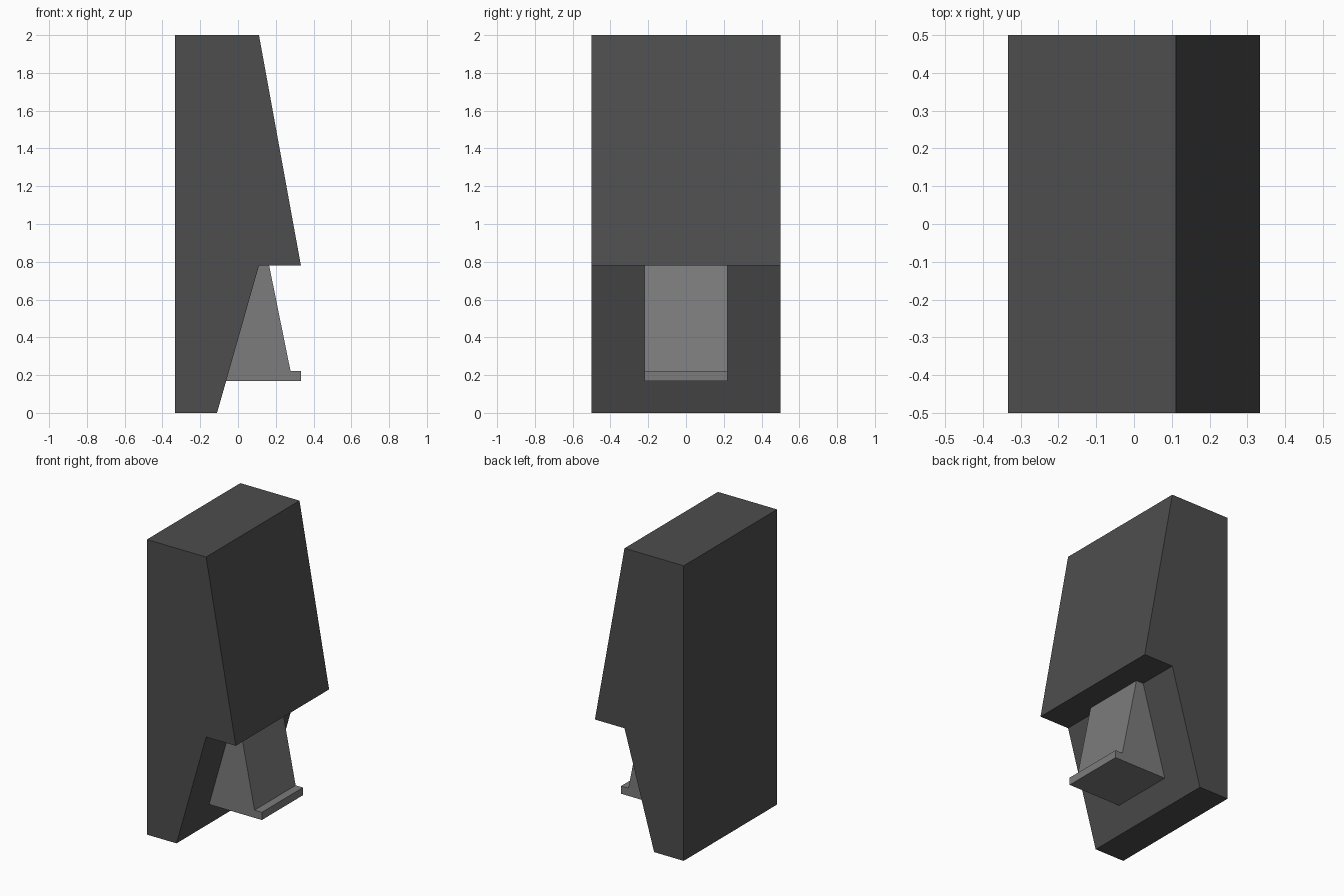
import bpy, bmesh

cube = bpy.data.objects.get("Cube")
if cube:
    bpy.data.objects.remove(cube, do_unlink=True)


def make_material(name, grey):
    mat = bpy.data.materials.new(name)
    mat.use_nodes = True
    colour = (grey, grey, grey, 1)
    mat.diffuse_color = colour
    mat.node_tree.nodes["Principled BSDF"].inputs["Base Color"].default_value = colour
    return mat


def extrude_profile(name, profile, half_width, mat):
    """Extrude an (x, z) side profile symmetrically along y."""
    bm = bmesh.new()
    face = bm.faces.new([bm.verts.new((x, -half_width, z)) for x, z in profile])
    result = bmesh.ops.extrude_face_region(bm, geom=[face])
    moved = [v for v in result["geom"] if isinstance(v, bmesh.types.BMVert)]
    bmesh.ops.translate(bm, verts=moved, vec=(0, 2 * half_width, 0))
    bmesh.ops.recalc_face_normals(bm, faces=bm.faces)
    mesh = bpy.data.meshes.new(name)
    bm.to_mesh(mesh)
    bm.free()
    mesh.materials.append(mat)
    obj = bpy.data.objects.new(name, mesh)
    bpy.context.collection.objects.link(obj)
    return obj


dark_grey = make_material("dark grey", 0.075)
mid_grey = make_material("mid grey", 0.2)

# Housing: flat back, sloping face, undercut recess below
extrude_profile("housing", [(-0.333, 0), (-0.111, 0), (0.111, 0.78),
                            (0.333, 0.78), (0.111, 2), (-0.333, 2)], 0.5, dark_grey)

# Tray: wedge against the recess slope with a thin front lip
extrude_profile("tray", [(-0.063, 0.17), (0.333, 0.17), (0.333, 0.222),
                         (0.278, 0.222), (0.165, 0.78), (0.111, 0.78)], 0.22, mid_grey)
